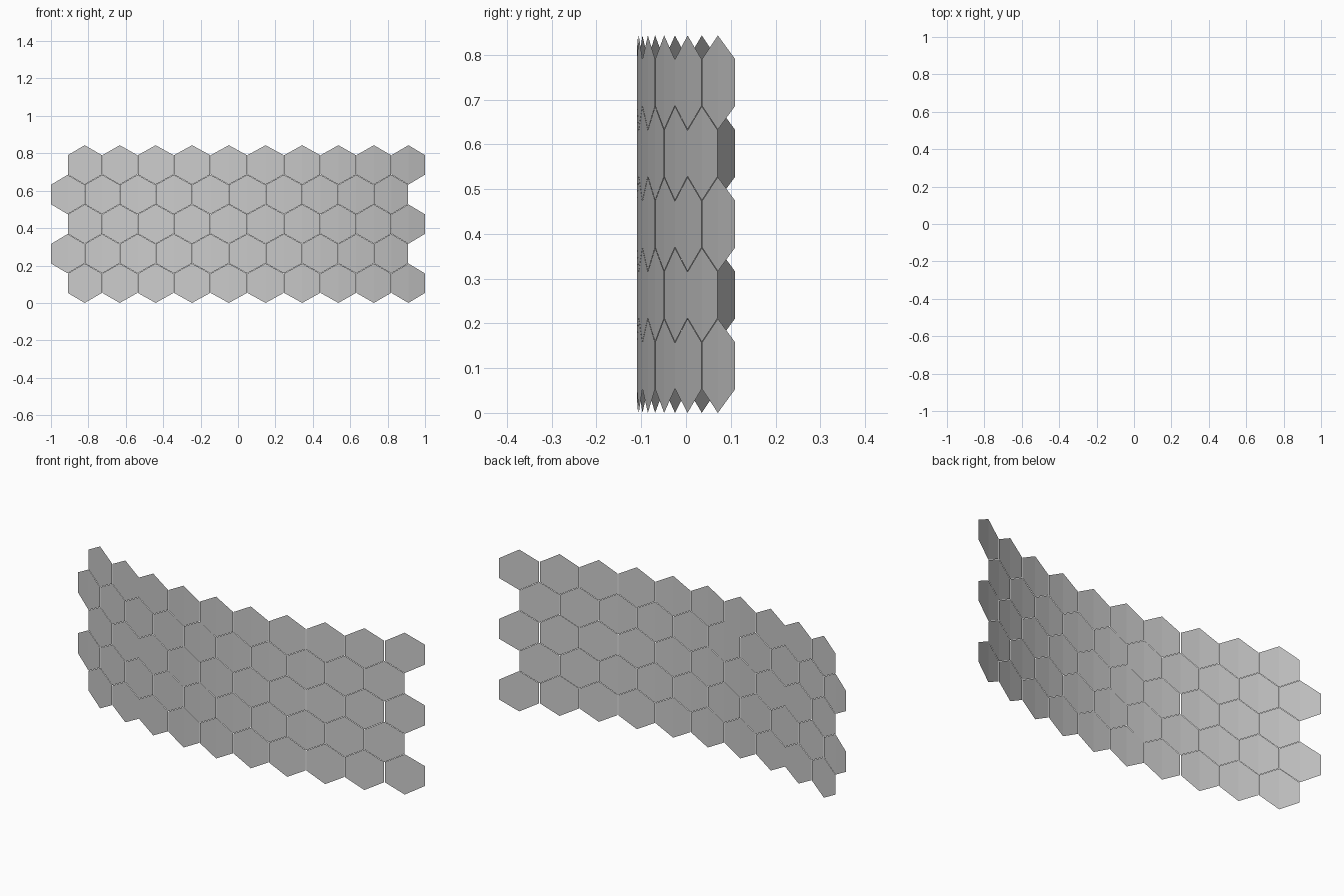
import bpy, bmesh, math

if "Cube" in bpy.data.objects:
    bpy.data.objects.remove(bpy.data.objects["Cube"])

ROWS, COLS = 5, 10
RADIUS = 2.383               # radius of the curved wall
HALF_ANGLE = math.asin(1.0 / RADIUS)
GAP = 0.003                  # hairline joint between tiles
PITCH_Z = 0.1582             # row spacing
TILE_H = 0.2105              # point-to-point tile height
# tile pitch along the arc, so the outermost tile edges land on x = +-1
PITCH_U = (2 * HALF_ANGLE * RADIUS + GAP) / (COLS + 0.5)
HALF_W = (PITCH_U - GAP) / 2
SIDE = 0.052                 # half height of the upright tile sides
Y_FRONT = -0.11


def bend(u, z):
    """Wrap flat wall coordinates onto the arc."""
    a = u / RADIUS
    return (RADIUS * math.sin(a), Y_FRONT + RADIUS * (1 - math.cos(a)), z)


def add_tile(bm, u, z):
    """Hexagonal tile, folded along its upright centre line."""
    top = bm.verts.new(bend(u, z + TILE_H / 2))
    bottom = bm.verts.new(bend(u, z - TILE_H / 2))
    for s in (-1, 1):
        low = bm.verts.new(bend(u + s * HALF_W, z - SIDE))
        high = bm.verts.new(bend(u + s * HALF_W, z + SIDE))
        loop = [bottom, low, high, top]
        bm.faces.new(loop if s > 0 else loop[::-1])


# Curved hexagon tile wall, alternate rows shifted by half a tile
bm = bmesh.new()
for r in range(ROWS):
    shift = 0.25 if r % 2 == 0 else -0.25
    for c in range(COLS):
        add_tile(bm, (c - (COLS - 1) / 2 + shift) * PITCH_U,
                 TILE_H / 2 + r * PITCH_Z)

mesh = bpy.data.meshes.new("hexagon_tile_wall")
bm.to_mesh(mesh)
bm.free()
wall = bpy.data.objects.new("hexagon_tile_wall", mesh)
bpy.context.collection.objects.link(wall)
